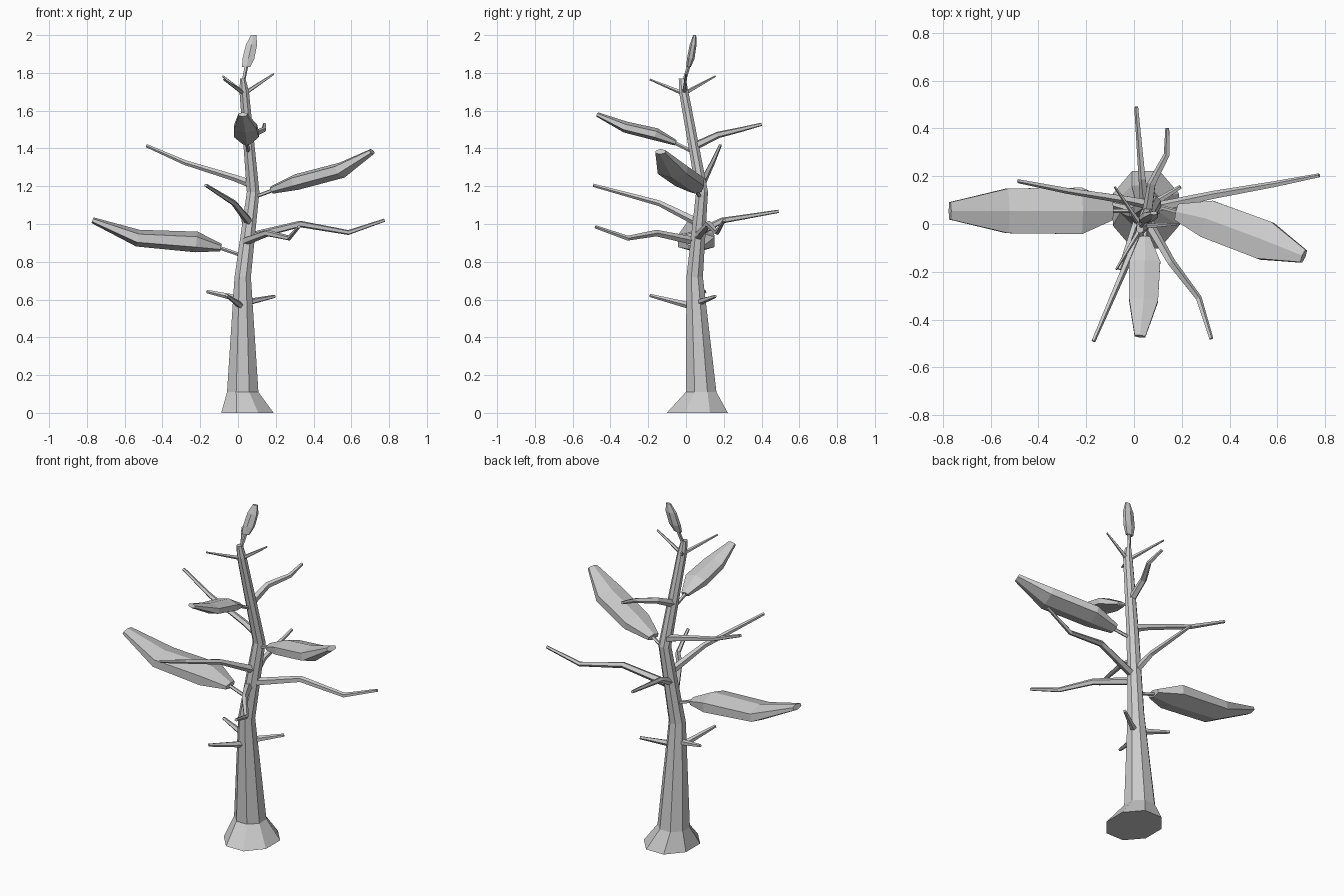
import bpy, bmesh, math
from mathutils import Vector


def loft(name, rings, sides, flat=False):
    """Skin rings of (centre, half width, half height); flat keeps rings level."""
    bm = bmesh.new()
    pts = [Vector(r[0]) for r in rings]
    loops = []
    for i, (_, w, h) in enumerate(rings):
        if flat:
            side, up = Vector((1, 0, 0)), Vector((0, 1, 0))
        else:
            t = (pts[min(i + 1, len(pts) - 1)] - pts[max(i - 1, 0)]).normalized()
            side = t.cross(Vector((0, 0, 1))).normalized()
            up = side.cross(t)
        loop = []
        for k in range(sides):
            a = 2 * math.pi * (k + 0.5) / sides
            loop.append(bm.verts.new(pts[i] + side * w * math.cos(a) + up * h * math.sin(a)))
        loops.append(loop)
    for a, b in zip(loops, loops[1:]):
        for k in range(sides):
            n = (k + 1) % sides
            bm.faces.new((a[k], a[n], b[n], b[k]))
    bm.faces.new(loops[0][::-1])
    bm.faces.new(loops[-1])
    bmesh.ops.recalc_face_normals(bm, faces=bm.faces)
    mesh = bpy.data.meshes.new(name)
    bm.to_mesh(mesh)
    bm.free()
    obj = bpy.data.objects.new(name, mesh)
    bpy.context.collection.objects.link(obj)
    return obj


def tube(name, points, r0, r1, sides=5):
    """Tapering branch along a path."""
    n = len(points) - 1
    rings = []
    for i, p in enumerate(points):
        r = r0 + (r1 - r0) * i / n
        rings.append((p, r, r))
    return loft(name, rings, sides)


# Trunk with flared foot
loft("trunk", [
    ((0.05, 0.06, 0.0), 0.15, 0.175),
    ((0.025, 0.08, 0.11), 0.09, 0.088),
    ((0.025, 0.046, 0.72), 0.047, 0.047),
    ((0.08, 0.085, 1.17), 0.036, 0.034),
    ((0.033, -0.012, 1.70), 0.027, 0.027),
    ((0.025, -0.02, 1.77), 0.016, 0.02),
], 8, flat=True)

# Leaf masses
loft("leaf_left", [
    ((-0.09, 0.055, 0.875), 0.045, 0.02),
    ((-0.22, 0.055, 0.905), 0.112, 0.055),
    ((-0.53, 0.055, 0.925), 0.108, 0.045),
    ((-0.77, 0.055, 1.02), 0.042, 0.016),
], 6)
loft("leaf_right", [
    ((0.18, 0.05, 1.18), 0.04, 0.02),
    ((0.31, 0.02, 1.222), 0.092, 0.042),
    ((0.55, -0.07, 1.285), 0.095, 0.042),
    ((0.71, -0.135, 1.383), 0.032, 0.016),
], 6)
loft("leaf_front", [
    ((0.045, -0.055, 1.43), 0.025, 0.015),
    ((0.045, -0.16, 1.475), 0.075, 0.033),
    ((0.04, -0.32, 1.513), 0.07, 0.03),
    ((0.025, -0.47, 1.58), 0.026, 0.012),
], 6)
loft("leaf_top", [
    ((0.043, 0.013, 1.83), 0.025, 0.012),
    ((0.055, 0.025, 1.875), 0.036, 0.02),
    ((0.072, 0.038, 1.95), 0.034, 0.018),
    ((0.083, 0.046, 2.0), 0.016, 0.008),
], 6, flat=True)

# Leaf stalks
STALKS = {
    "left": [(0.03, 0.055, 0.83), (-0.12, 0.055, 0.882)],
    "right": [(0.08, 0.08, 1.14), (0.2, 0.045, 1.185)],
    "front": [(0.055, 0.03, 1.385), (0.045, -0.07, 1.435)],
    "top": [(0.025, -0.015, 1.74), (0.045, 0.015, 1.84)],
}
for key, path in STALKS.items():
    tube("stalk_" + key, path, 0.01, 0.01)

# Bare branches
BRANCHES = {
    "right": [(0.05, 0.06, 0.93), (0.33, 0.12, 1.0), (0.585, 0.165, 0.955), (0.775, 0.203, 1.02)],
    "front_right": [(0.04, 0.04, 0.91), (0.155, -0.16, 0.952), (0.27, -0.31, 0.925), (0.323, -0.48, 0.985)],
    "front_left": [(0.06, 0.06, 1.01), (-0.02, -0.14, 1.11), (-0.17, -0.49, 1.205)],
    "back": [(0.05, 0.06, 0.95), (0.035, 0.19, 1.018), (0.01, 0.49, 1.067)],
    "left": [(0.075, 0.08, 1.21), (-0.02, 0.1, 1.245), (-0.28, 0.14, 1.325), (-0.485, 0.18, 1.415)],
    "upper_back": [(0.055, 0.04, 1.41), (0.075, 0.17, 1.472), (0.138, 0.29, 1.50), (0.14, 0.4, 1.528)],
}
for key, path in BRANCHES.items():
    tube("branch_" + key, path, 0.023, 0.009)

# Short stubs low on the trunk
for i, tip in enumerate([(-0.06, -0.19, 0.622), (0.195, 0.155, 0.617), (-0.165, 0.1, 0.643)]):
    tube(f"stub_{i + 1}", [(0.025, 0.05, 0.56 + 0.02 * i), tip], 0.02, 0.009)

# Twigs at the crown
for i, tip in enumerate([(-0.075, -0.19, 1.765), (-0.08, 0.155, 1.782), (0.19, 0.0, 1.795)]):
    tube(f"twig_{i + 1}", [(0.033, -0.01, 1.69), tip], 0.012, 0.005)
